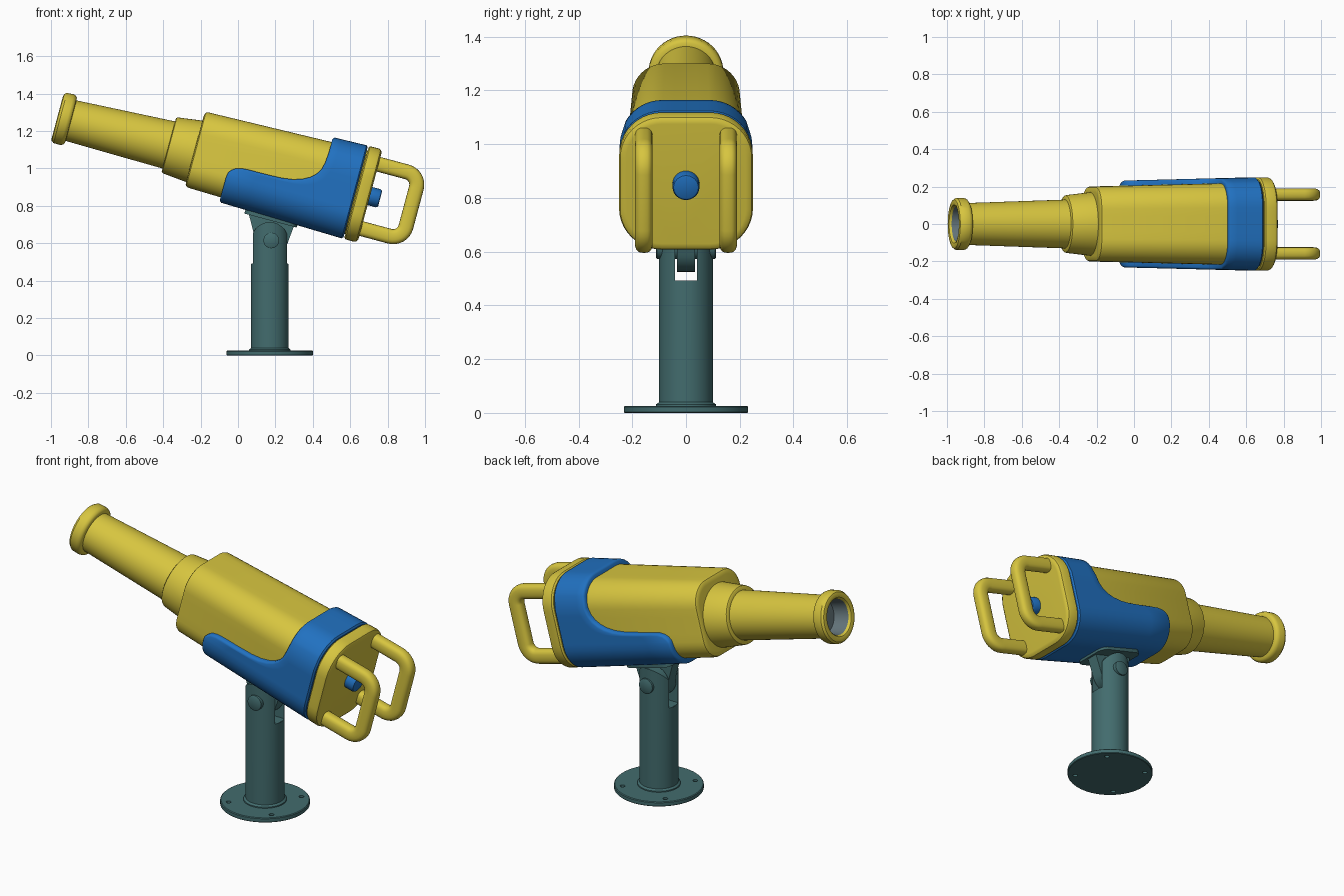
import bpy, bmesh, math
from mathutils import Matrix, Vector

if "Cube" in bpy.data.objects:
    bpy.data.objects.remove(bpy.data.objects["Cube"])

TILT = Matrix.Translation((0, 0, 1)) @ Matrix.Rotation(math.radians(15), 4, 'Y')
FLAT = Matrix.Identity(4)


def material(name, col):
    m = bpy.data.materials.new(name)
    m.diffuse_color = (*col, 1)
    m.use_nodes = True
    m.node_tree.nodes["Principled BSDF"].inputs["Base Color"].default_value = m.diffuse_color
    return m


YELLOW = material("yellow", (0.68, 0.56, 0.05))
BLUE = material("blue", (0.015, 0.165, 0.53))
TEAL = material("dark_teal", (0.055, 0.15, 0.155))
GREY = material("lens_grey", (0.13, 0.18, 0.20))


def loft(name, rings, mat, matrix=FLAT, caps=(True, True)):
    """Skin closed rings of equal point count."""
    bm = bmesh.new()
    vs = [[bm.verts.new(p) for p in r] for r in rings]
    n = len(vs[0])
    for a, b in zip(vs, vs[1:]):
        for i in range(n):
            j = (i + 1) % n
            bm.faces.new((a[i], a[j], b[j], b[i]))
    if caps[0]:
        bm.faces.new(vs[0])
    if caps[1]:
        bm.faces.new(vs[-1])
    bmesh.ops.recalc_face_normals(bm, faces=bm.faces)
    me = bpy.data.meshes.new(name)
    bm.to_mesh(me)
    bm.free()
    me.materials.append(mat)
    ob = bpy.data.objects.new(name, me)
    bpy.context.collection.objects.link(ob)
    ob.matrix_world = matrix
    smooth(ob)
    return ob


def smooth(ob):
    bpy.ops.object.select_all(action='DESELECT')
    bpy.context.view_layer.objects.active = ob
    ob.select_set(True)
    bpy.ops.object.shade_smooth_by_angle(angle=math.radians(35))


def lathe(name, profile, axis, centre, mat, matrix=FLAT, n=40, caps=(True, True)):
    """Revolve (position, radius) pairs; centre is a point or a function of position."""
    rings = []
    for t, r in profile:
        c = Vector(centre(t) if callable(centre) else centre)
        ring = []
        for i in range(n):
            a = 2 * math.pi * i / n
            p, q = r * math.cos(a), r * math.sin(a)
            ring.append(c + Vector({'x': (t, p, q), 'y': (p, t, q), 'z': (p, q, t)}[axis]))
        rings.append(ring)
    return loft(name, rings, mat, matrix, caps)


def prism(name, pts, y, mat):
    return loft(name, [[(x, s * y, z) for x, z in pts] for s in (-1, 1)], mat)


def boolean(ob, cutter, op):
    m = ob.modifiers.new("cut", 'BOOLEAN')
    m.operation, m.object, m.solver = op, cutter, 'EXACT'
    bpy.ops.object.select_all(action='DESELECT')
    bpy.context.view_layer.objects.active = ob
    ob.select_set(True)
    bpy.ops.object.modifier_apply(modifier=m.name)
    bpy.data.objects.remove(cutter)
    smooth(ob)


# ---- rounded-rectangle section of the housing, by arc length from bottom centre
HW, HH, R = 0.2, 0.208, 0.12
A, B, Q = HW - R, HH - R, R * math.pi / 2
L = 2 * (A + B + Q)


def section(s):
    s = min(max(s, 0), L)
    if s < A:
        return (s, -HH), (0, -1)
    s -= A
    if s < Q:
        c, d = math.cos(s / R - math.pi / 2), math.sin(s / R - math.pi / 2)
        return (A + R * c, -B + R * d), (c, d)
    s -= Q
    if s < 2 * B:
        return (HW, s - B), (1, 0)
    s -= 2 * B
    if s < Q:
        c, d = math.cos(s / R), math.sin(s / R)
        return (A + R * c, B + R * d), (c, d)
    return (A - (s - Q), HH), (0, 1)


def ring(rows, off):
    """Closed, mirrored ring through rows of (u, s), pushed outward by off."""
    half = []
    for u, s in rows:
        k = 1 + 0.123 * (u + 0.25)
        (y, z), (ny, nz) = section(s)
        half.append((u, k * y + off * ny, 0.04 + k * z + off * nz))
    half[0] = (half[0][0], 0, half[0][2])
    half[-1] = (half[-1][0], 0, half[-1][2])
    return half + [(u, -y, z) for u, y, z in half[-2:0:-1]]


LOW = [0, A * 0.5] + [A + Q * i / 10 for i in range(10)]
SIDE = [A + Q + 2 * B * i / 4 for i in range(5)]
HIGH = [L - s for s in reversed(LOW)]


def housing(name, stations, mat):
    rs = [ring([(u, s) for s in LOW + SIDE + HIGH], off) for u, off in stations]
    return loft(name, rs, mat, TILT)


# ---- yellow housing and rear plate
housing("main_housing", [(-.25, -.03), (-.248, -.014), (-.243, -.005), (-.232, 0), (.65, 0)], YELLOW)
housing("rear_plate", [(.645, 0), (.645, .017), (.652, .026), (.700, .026), (.712, .021),
                       (.719, .010), (.72, -.002)], YELLOW)

# ---- blue sleeve: full band at the back, sweeping down to a low front panel
edge = [(-.048, -.085), (-.044, -.072), (-.033, -.057), (-.012, -.042), (.02, -.033), (.06, -.031),
        (.15, -.030), (.24, -.027), (.30, -.019), (.35, -.004), (.385, .014), (.412, .036),
        (.432, .065), (.442, .1), (.447, .15)]
rows = [(-.05, s) for s in LOW if s < L / 2 - .1] + [(u, L / 2 + t) for u, t in edge] \
    + [(.447, s) for s in HIGH if s > L / 2 + .16]


def inset(d):
    out = []
    for i, (u, s) in enumerate(rows):
        p, q = rows[max(i - 1, 0)], rows[min(i + 1, len(rows) - 1)]
        t = Vector((q[0] - p[0], q[1] - p[1])).normalized()
        out.append((u + d * t.y, s - d * t.x))
    return out


inner = inset(.011)
shell = [ring(rows, -.01), ring(rows, .016), ring(inset(.004), .023), ring(inner, .027)]
for f in (.2, .4, .6, .8, 1):
    shell.append(ring([(u + (.632 - u) * f, s) for u, s in inner], .027))
shell.append(ring([(.64, s) for u, s in inner], .018))
shell.append(ring([(.64, s) for u, s in inner], -.01))
loft("blue_sleeve", shell, BLUE, TILT, (False, False))


# ---- barrel, collar, lens recess and button
def axis(u):
    return (0, 0, .028 + .018 * (min(u, 0) + .25))


lathe("barrel", [(-.95, .093), (-.99, .095), (-1.0, .102), (-1.004, .115), (-1.0, .13), (-.988, .139),
                 (-.95, .14), (-.937, .135), (-.93, .126), (-.928, .112), (-.37, .131)],
      'x', axis, YELLOW, TILT, 48, (False, False))
lathe("collar", [(-.39, .12), (-.39, .146), (-.386, .152), (-.378, .155), (-.24, .171)],
      'x', axis, YELLOW, TILT, 48)
lathe("lens_recess", [(-.988, .094), (-.90, .088)], 'x', axis, GREY, TILT, 48, (False, True))
lathe("button", [(.71, .05), (.765, .05), (.773, .046), (.776, .04)], 'x', (0, 0, .04), BLUE, TILT)

# ---- two rear grab handles
path = [((.70, .216), (0, 1))]
for cx, cz, a0 in ((.878, .146, 90), (.878, -.07, 0)):
    for i in range(9):
        a = math.radians(a0 - 90 * i / 8)
        n = (math.cos(a), math.sin(a))
        path.append(((cx + .07 * n[0], cz + .07 * n[1]), n))
path.append(((.70, -.14), (0, -1)))


def rnd(x):
    return math.copysign(abs(x) ** .75, x)


for name, y in (("handle_left", .157), ("handle_right", -.157)):
    rs = []
    for (px, pz), (nx, nz) in path:
        r = []
        for i in range(20):
            a = 2 * math.pi * i / 20
            c, d = .04 * rnd(math.cos(a)), .033 * rnd(math.sin(a))
            r.append((px + nx * c, y + d, pz + nz * c))
        rs.append(r)
    loft(name, rs, YELLOW, TILT)

# ---- round foot with four screw holes
X = .17
foot = lathe("foot_plate", [(0, .228), (.003, .231), (.022, .231), (.026, .227)], 'z', (X, 0, 0), TEAL, n=64)
for i in range(4):
    a = math.radians(45 + 90 * i)
    hole = lathe("hole", [(-.1, .013), (.1, .013)], 'z',
                 (X + .19 * math.cos(a), .19 * math.sin(a), 0), TEAL, n=16)
    boolean(foot, hole, 'DIFFERENCE')

# ---- post with rounded, slotted fork top
post = lathe("post", [(.02, .112), (.032, .111), (.04, .1), (.74, .1)], 'z', (X, 0, 0), TEAL, n=48)
arch = [(X + .098 * math.cos(math.pi * i / 24), .615 + .098 * math.sin(math.pi * i / 24)) for i in range(25)]
arch = [(X + .15, 0), (X + .15, .49), (X + .098, .49)] + arch + [(X - .098, .49), (X - .15, .49), (X - .15, 0)]
boolean(post, prism("arch", arch, .2, TEAL), 'INTERSECT')
boolean(post, prism("slot", [(-.2, .492), (.5, .492), (.5, .9), (-.2, .9)], .041, TEAL), 'DIFFERENCE')

# ---- tilting tongue, pivot pin and mounting plate
PX, PZ = .175, .615
tongue = [(PX + .09 * math.cos(a), PZ + .09 * math.sin(a))
          for a in [math.radians(-195 + 180 * i / 20) for i in range(21)]]
for u in (.37, .11):
    w = TILT @ Vector((u, 0, -.205))
    tongue.append((w.x, w.z))
prism("tilt_tongue", tongue, .034, TEAL)
lathe("pivot_pin", [(-.112, .036), (-.108, .042), (.108, .042), (.112, .036)], 'y', (PX + .003, 0, PZ), TEAL)

corner = []
for i in range(24):
    a = 2 * math.pi * (i + .5) / 24
    c, d = math.cos(a), math.sin(a)
    corner.append((.24 + math.copysign(.10, c) + .045 * c, math.copysign(.065, d) + .045 * d))
loft("mount_plate", [[(u, y, v) for u, y in corner] for v in (-.224, -.17)], TEAL, TILT)
